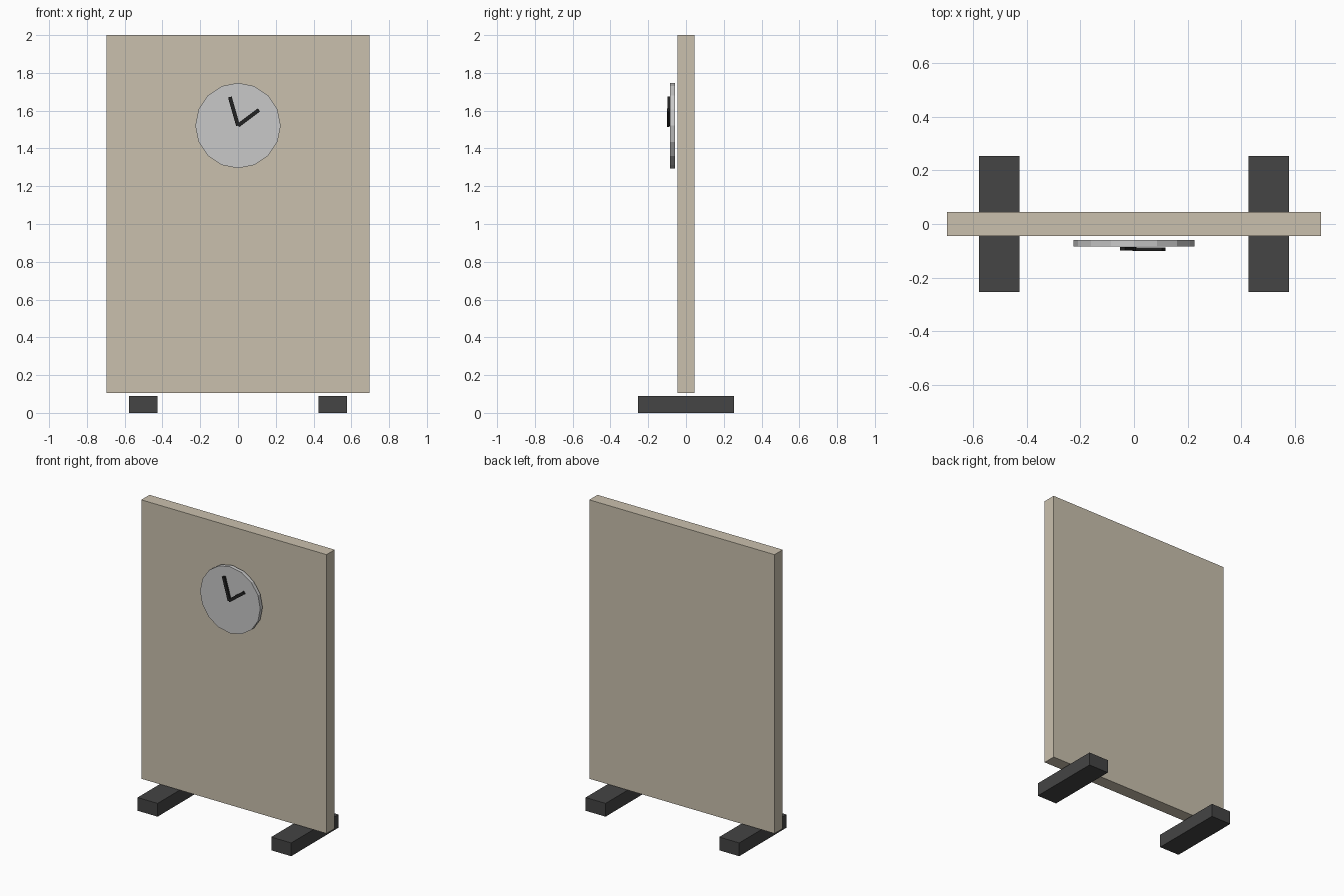
import bpy, math
from mathutils import Vector

if "Cube" in bpy.data.objects:
    bpy.data.objects.remove(bpy.data.objects["Cube"])


def material(name, rgb):
    m = bpy.data.materials.new(name)
    m.diffuse_color = (*rgb, 1)
    m.use_nodes = True
    m.node_tree.nodes["Principled BSDF"].inputs["Base Color"].default_value = m.diffuse_color
    return m


BEIGE = material("beige panel", (0.59, 0.53, 0.42))
GREY = material("light grey", (0.58, 0.58, 0.58))
CHARCOAL = material("charcoal", (0.058, 0.058, 0.058))
BLACK = material("black", (0.016, 0.016, 0.016))


def box(name, center, size, mat, turn=0.0):
    bpy.ops.mesh.primitive_cube_add(size=1, location=center, rotation=(0, turn, 0))
    ob = bpy.context.object
    ob.name = name
    ob.scale = size
    ob.data.materials.append(mat)
    return ob


# upright panel
box("panel", (0, 0, 1.053), (1.392, 0.088, 1.894), BEIGE)

# two feet
for side, x in (("left", -0.502), ("right", 0.502)):
    box(side + "_foot", (x, 0, 0.045), (0.15, 0.506, 0.09), CHARCOAL)

# clock face, 16 sided, standing just off the panel
CLOCK_Z = 1.521
bpy.ops.mesh.primitive_cylinder_add(vertices=16, radius=0.226, depth=0.025,
                                    location=(0, -0.0715, CLOCK_Z),
                                    rotation=(math.pi / 2, 0, 0))
face = bpy.context.object
face.name = "clock_face"
face.data.materials.append(GREY)


# clock hands, each reaching from the middle to a tip
def hand(name, tip_x, tip_z, y):
    tip = Vector((tip_x, 0, tip_z))
    box(name, (tip_x / 2, y, CLOCK_Z + tip_z / 2), (0.02, 0.013, tip.length),
        BLACK, math.atan2(tip_x, tip_z))


hand("minute_hand", -0.043, 0.151, -0.0915)
hand("hour_hand", 0.111, 0.083, -0.0935)
